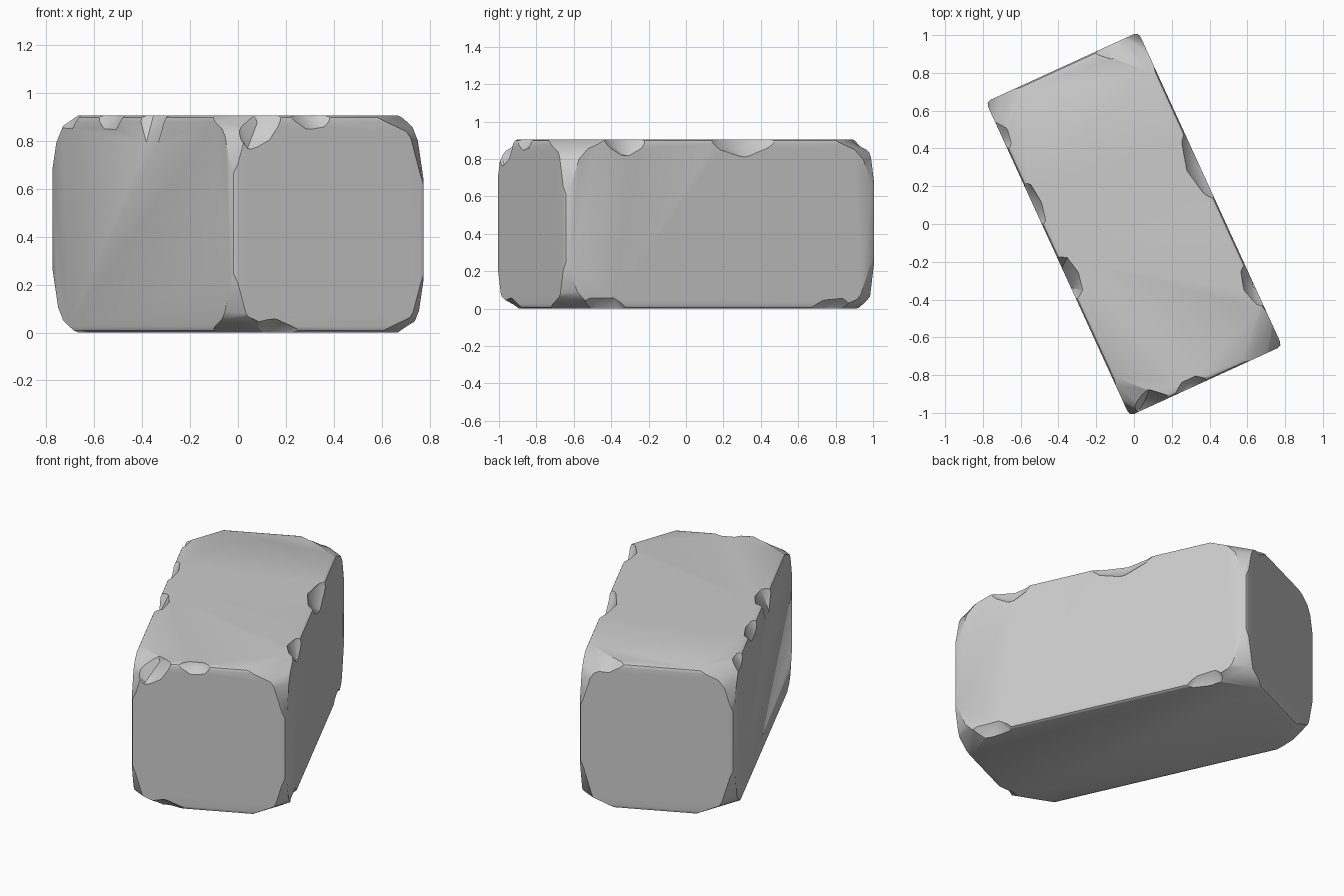
import bpy, bmesh, math, random
from mathutils import Vector, Matrix

random.seed(4)
if "Cube" in bpy.data.objects:
    bpy.data.objects.remove(bpy.data.objects["Cube"], do_unlink=True)

HALF = Vector((0.444, 0.914, 0.4525))   # half sizes: short, long, height
TURN = math.radians(24.6)


def add_object(name, bm):
    mesh = bpy.data.meshes.new(name)
    bm.to_mesh(mesh)
    bm.free()
    ob = bpy.data.objects.new(name, mesh)
    bpy.context.collection.objects.link(ob)
    return ob


def cut_corner(bm, sign, reach):
    """Slice a corner off with a plane that meets its edges at the reaches."""
    corner = Vector(s * h for s, h in zip(sign, HALF))
    normal = Vector(s / r for s, r in zip(sign, reach))
    point = corner - Vector((sign[0] * reach[0], 0, 0))
    cut = bmesh.ops.bisect_plane(
        bm, geom=bm.verts[:] + bm.edges[:] + bm.faces[:],
        plane_co=point, plane_no=normal.normalized(), clear_outer=True)
    rim = [e for e in cut["geom_cut"] if isinstance(e, bmesh.types.BMEdge)]
    bmesh.ops.holes_fill(bm, edges=rim, sides=0)


# Stone block with softened edges
bm = bmesh.new()
bmesh.ops.create_cube(bm, size=2, matrix=Matrix.Diagonal((*HALF, 1)))
bmesh.ops.bevel(bm, geom=bm.edges[:], offset=0.025, segments=2,
                profile=0.5, affect='EDGES')

# Worn corners, each made of three facets
for sx in (-1, 1):
    for sy in (-1, 1):
        for sz in (-1, 1):
            for reach in ((0.09, 0.11, 0.31), (0.13, 0.17, 0.18),
                          (0.23, 0.24, 0.10)):
                wear = random.uniform(0.9, 1.1)
                cut_corner(bm, (sx, sy, sz), [r * wear for r in reach])
block = add_object("stone_block", bm)


def chip(axis, side, top, along, length, width, drop):
    """Knock a shallow chip out of a long (1) or short (0) horizontal edge."""
    cross = 1 - axis
    centre, radii = Vector(), Vector()
    centre[axis], radii[axis] = along, 0.645 * length
    centre[cross], radii[cross] = side * (HALF[cross] + width), 2.24 * width
    centre[2], radii[2] = top * (HALF.z + drop), 2.24 * drop
    tool = bmesh.new()
    bmesh.ops.create_icosphere(tool, subdivisions=2, radius=1)
    for v in tool.verts:
        v.co *= random.uniform(0.95, 1.04)
        v.co = centre + Vector(c * r for c, r in zip(v.co, radii))
    cutter = add_object("chip_cutter", tool)
    cutter.hide_render = True
    mod = block.modifiers.new("chip", 'BOOLEAN')
    mod.operation, mod.solver, mod.object = 'DIFFERENCE', 'EXACT', cutter
    bpy.ops.object.modifier_apply(modifier=mod.name)
    bpy.data.objects.remove(cutter, do_unlink=True)


bpy.ops.object.select_all(action='DESELECT')
block.select_set(True)
bpy.context.view_layer.objects.active = block

# Chips: edge direction, side, top or bottom, position, length, width, drop
for spec in (
        (1, 1, 1, 0.14, 0.44, 0.07, 0.10),
        (1, 1, 1, -0.56, 0.28, 0.06, 0.09),
        (1, -1, 1, 0.31, 0.30, 0.05, 0.07),
        (1, -1, 1, -0.11, 0.28, 0.08, 0.12),
        (1, -1, 1, 0.74, 0.24, 0.05, 0.06),
        (0, -1, 1, -0.08, 0.22, 0.05, 0.06),
        (0, -1, 1, -0.34, 0.26, 0.09, 0.14),
        (0, 1, 1, 0.30, 0.26, 0.08, 0.07),
        (1, 1, -1, -0.70, 0.34, 0.06, 0.06),
        (1, 1, -1, 0.66, 0.28, 0.06, 0.06),
        (0, -1, -1, -0.28, 0.30, 0.07, 0.06)):
    chip(*spec)

# Placement and stone colour
block.data.transform(Matrix.Translation((0, 0, HALF.z))
                     @ Matrix.Rotation(TURN, 4, 'Z'))
stone = bpy.data.materials.new("grey_stone")
stone.use_nodes = True
grey = (0.6, 0.6, 0.6, 1)
stone.diffuse_color = grey
stone.node_tree.nodes["Principled BSDF"].inputs["Base Color"].default_value = grey
block.data.materials.clear()
block.data.materials.append(stone)
for face in block.data.polygons:
    face.material_index = 0
bpy.ops.object.shade_smooth_by_angle(angle=math.radians(30))
